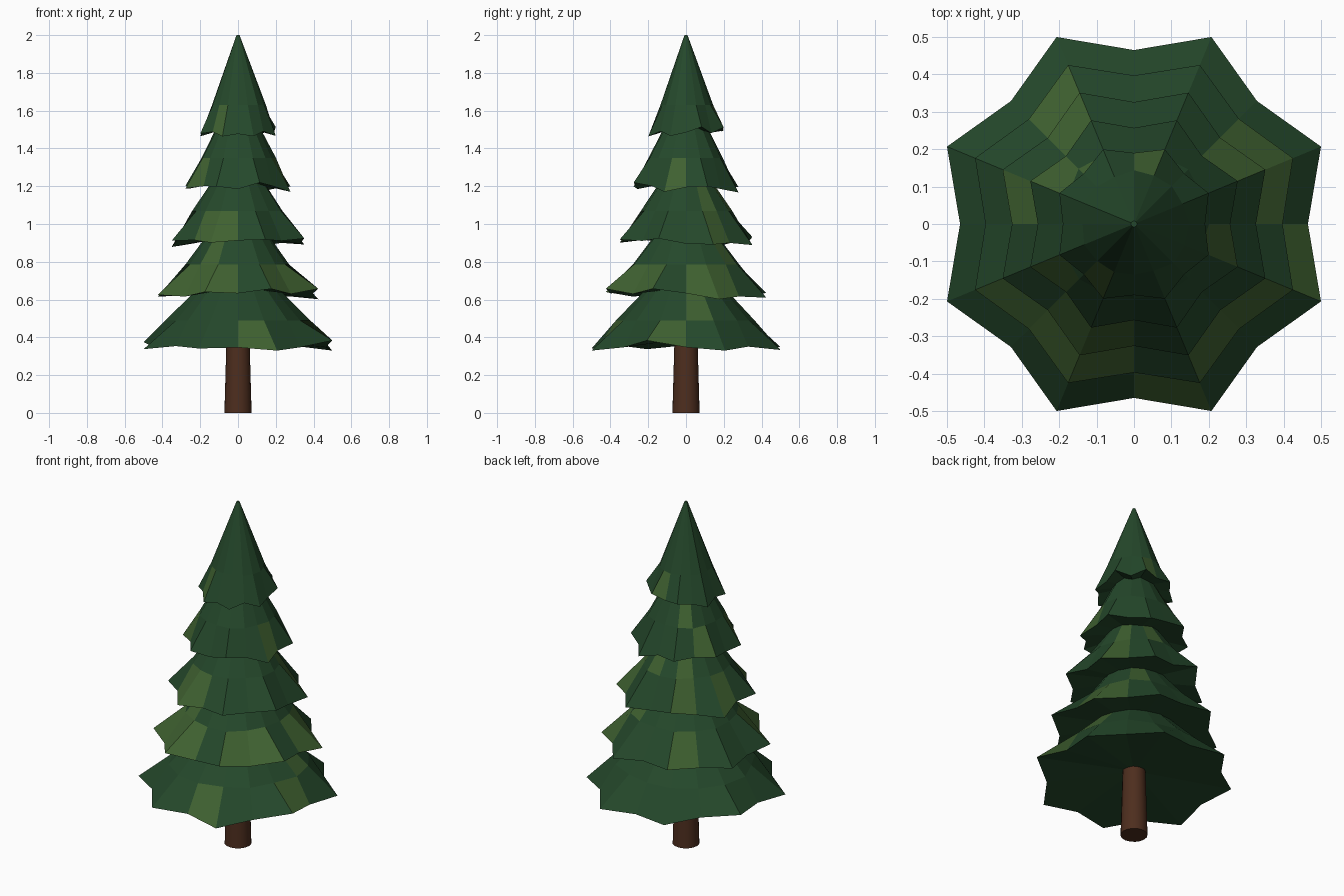
import bpy, bmesh, math, random

if "Cube" in bpy.data.objects:
    bpy.data.objects.remove(bpy.data.objects["Cube"])

random.seed(4)
SIDES = 16


def material(name, rgb):
    m = bpy.data.materials.new(name)
    m.diffuse_color = (*rgb, 1)
    m.use_nodes = True
    m.node_tree.nodes["Principled BSDF"].inputs["Base Color"].default_value = m.diffuse_color
    return m


dark = material("dark_needles", (0.018, 0.065, 0.024))
light = material("light_needles", (0.05, 0.12, 0.03))
bark = material("bark", (0.075, 0.027, 0.013))


def ring(bm, radius_at, z_at):
    verts = []
    for i in range(SIDES):
        a = math.radians(22.5 * i)
        r = radius_at(i)
        verts.append(bm.verts.new((r * math.cos(a), r * math.sin(a), z_at(i))))
    return verts


def skin(bm, lower, upper, light_chance):
    for i in range(SIDES):
        j = (i + 1) % SIDES
        f = bm.faces.new((lower[i], lower[j], upper[j], upper[i]))
        f.material_index = int(random.random() < light_chance)


def branch_tier(name, tip, notch, z_rim, mid, top):
    """Star-shaped skirt: odd corners are branch tips, even corners notches."""
    bm = bmesh.new()
    rim = ring(bm, lambda i: tip if i % 2 else notch,
               lambda i: z_rim + (random.uniform(-0.03, 0.035) if i % 2
                                  else random.uniform(-0.01, 0.01)))
    middle = ring(bm, lambda i: mid[0] * random.uniform(0.95, 1.05), lambda i: mid[1])
    upper = ring(bm, lambda i: top[0], lambda i: top[1])
    skin(bm, rim, middle, 0.17)
    skin(bm, middle, upper, 0.17)
    bm.faces.new(upper)
    # slightly hollow underside
    hub = bm.verts.new((0, 0, z_rim + 0.04))
    for i in range(SIDES):
        bm.faces.new((rim[(i + 1) % SIDES], rim[i], hub))
    bmesh.ops.recalc_face_normals(bm, faces=bm.faces)
    mesh = bpy.data.meshes.new(name)
    bm.to_mesh(mesh)
    bm.free()
    mesh.materials.append(dark)
    mesh.materials.append(light)
    bpy.context.collection.objects.link(bpy.data.objects.new(name, mesh))


# Trunk
bpy.ops.mesh.primitive_cone_add(vertices=16, radius1=0.072, radius2=0.055,
                                depth=0.6, location=(0, 0, 0.3))
trunk = bpy.context.object
trunk.name = "trunk"
trunk.data.materials.append(bark)
bpy.ops.object.shade_smooth_by_angle(angle=math.radians(40))

# Foliage tiers: tip radius, notch radius, rim z, middle (r, z), top (r, z)
tiers = [
    (0.541, 0.465, 0.353, (0.37, 0.49), (0.12, 0.75)),
    (0.460, 0.397, 0.625, (0.285, 0.785), (0.12, 1.00)),
    (0.380, 0.326, 0.905, (0.235, 1.07), (0.10, 1.28)),
    (0.300, 0.257, 1.195, (0.20, 1.35), (0.09, 1.56)),
    (0.216, 0.190, 1.485, (0.142, 1.63), (0.008, 2.00)),
]
for n, t in enumerate(tiers, 1):
    branch_tier(f"foliage_tier_{n}", *t)
